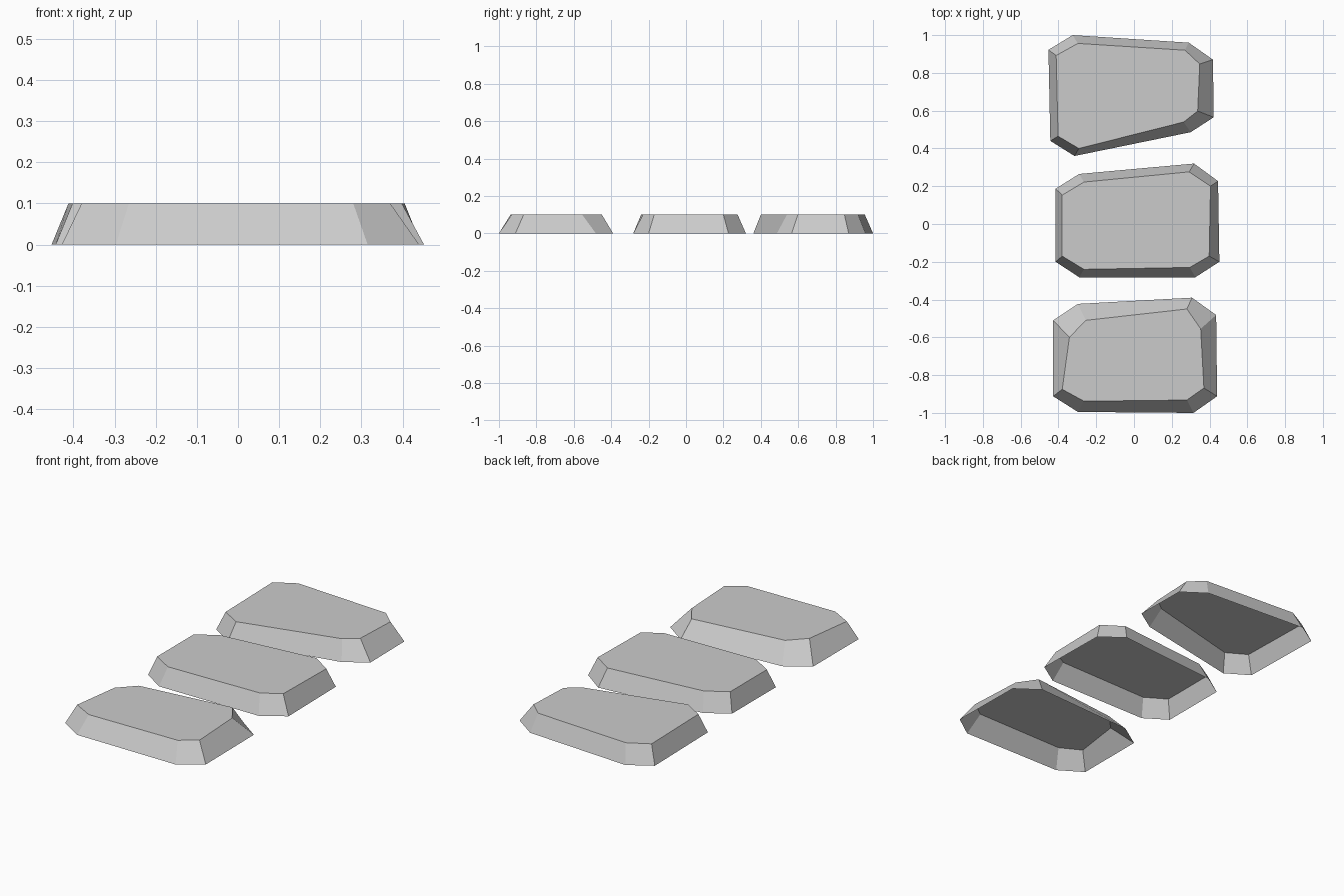
import bpy
import bmesh

if "Cube" in bpy.data.objects:
    bpy.data.objects.remove(bpy.data.objects["Cube"])

HEIGHT = 0.10


def stone(name, base, top):
    """Bevelled slab, open underneath: base outline on the ground, smaller top outline."""
    bm = bmesh.new()
    lower = [bm.verts.new((x, y, 0)) for x, y in base]
    upper = [bm.verts.new((x, y, HEIGHT)) for x, y in top]
    n = len(base)
    bm.faces.new(upper[::-1])
    for i in range(n):
        j = (i + 1) % n
        bm.faces.new((lower[i], upper[i], upper[j], lower[j]))
    # outlines run clockwise from above; make the cap point upwards
    bm.normal_update()
    if sum(f.normal.z for f in bm.faces) < 0:
        bmesh.ops.reverse_faces(bm, faces=bm.faces[:])
    mesh = bpy.data.meshes.new(name)
    bm.to_mesh(mesh)
    bm.free()
    bpy.context.collection.objects.link(bpy.data.objects.new(name, mesh))


# Stepping stone at the back
stone("back_stone",
      [(-.325, 1), (.29, .96), (.418, .87), (.422, .565),
       (.30, .486), (-.315, .36), (-.443, .44), (-.453, .922)],
      [(-.297, .956), (.27, .92), (.348, .847), (.337, .598),
       (.263, .54), (-.292, .40), (-.402, .465), (-.412, .892)])

# Stepping stone in the middle
stone("middle_stone",
      [(-.29, .265), (.318, .32), (.445, .227), (.452, -.20),
       (.325, -.282), (-.29, -.282), (-.415, -.20), (-.415, .187)],
      [(-.265, .222), (.292, .276), (.405, .20), (.398, -.17),
       (.295, -.23), (-.265, -.24), (-.38, -.17), (-.38, .153)])

# Stepping stone at the front
stone("front_stone",
      [(-.297, -.423), (.307, -.39), (.435, -.482), (.44, -.912),
       (.315, -1), (-.297, -.995), (-.428, -.912), (-.428, -.51)],
      [(-.255, -.51), (.28, -.45), (.353, -.555), (.37, -.868),
       (.28, -.932), (-.265, -.938), (-.38, -.875), (-.342, -.60)])
